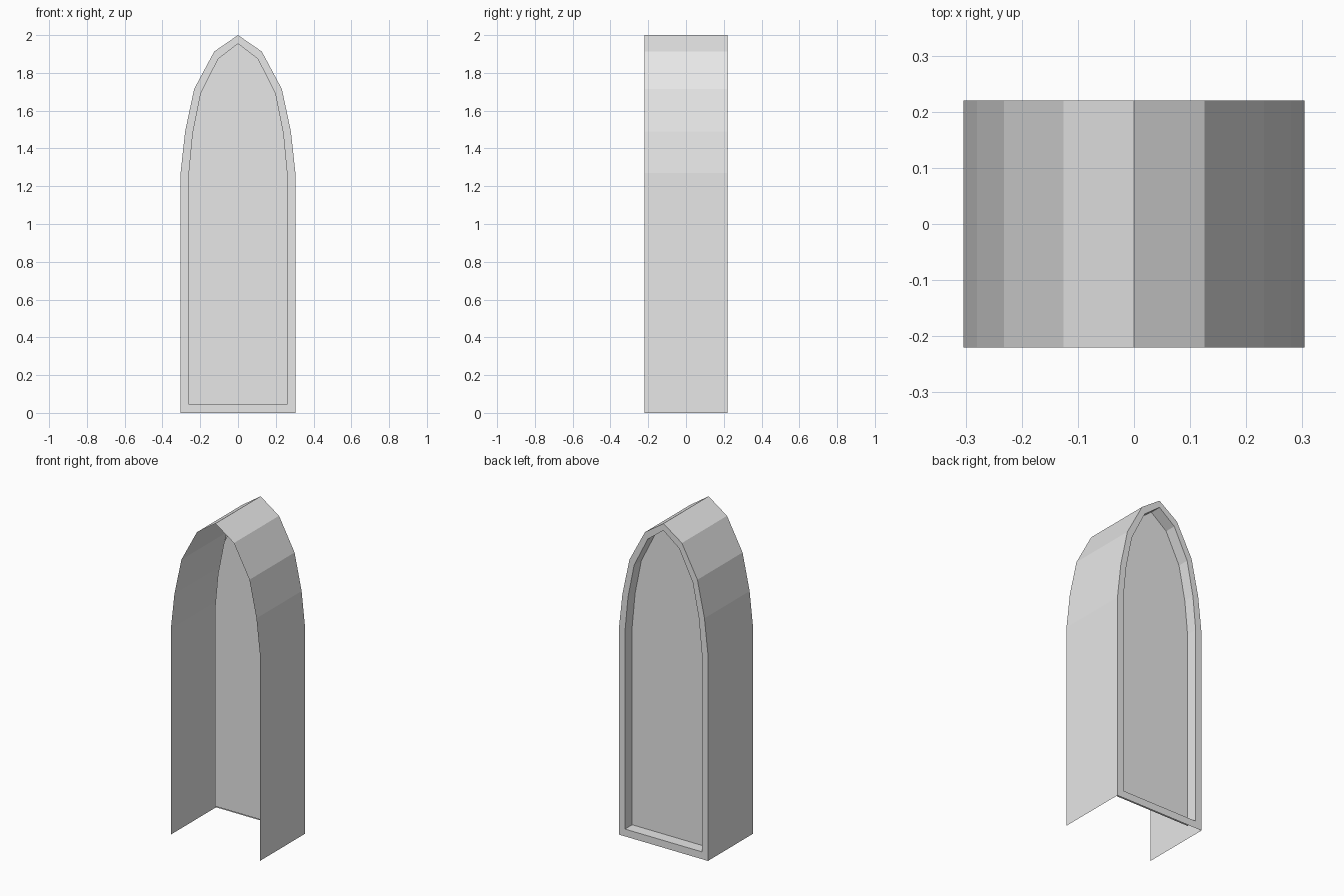
import bpy

if "Cube" in bpy.data.objects:
    bpy.data.objects.remove(bpy.data.objects["Cube"])

HALF_DEPTH = 0.22      # half the length of the vault
RECESS = 0.07          # how far the back panel sits in from the frame

stone = bpy.data.materials.new("light grey")
stone.diffuse_color = (0.8, 0.8, 0.8, 1)
stone.use_nodes = True
stone.node_tree.nodes["Principled BSDF"].inputs["Base Color"].default_value = stone.diffuse_color


def arch(half):
    """Mirror a right-hand half profile (bottom to apex) into a full arch."""
    return half + [(-x, z) for x, z in reversed(half[:-1])]


def place(profile, y):
    return [(x, y, z) for x, z in profile]


def add_object(name, verts, faces):
    mesh = bpy.data.meshes.new(name)
    mesh.from_pydata(verts, [], faces)
    mesh.materials.append(stone)
    obj = bpy.data.objects.new(name, mesh)
    bpy.context.collection.objects.link(obj)
    return obj


def bridge(name, a, b, closed=True):
    """Join two matching outlines with a band of quads."""
    n = len(a)
    faces = [(i, (i + 1) % n, n + (i + 1) % n, n + i)
             for i in range(n if closed else n - 1)]
    return add_object(name, a + b, faces)


outer = arch([(0.304, 0), (0.304, 1.27), (0.28, 1.49),
              (0.232, 1.715), (0.126, 1.913), (0, 2)])
inner = arch([(0.262, 0.045), (0.262, 1.27), (0.242, 1.48),
              (0.2, 1.69), (0.107, 1.875), (0, 1.957)])

back, panel_y = HALF_DEPTH, HALF_DEPTH - RECESS

# Vault: thin walls and pointed roof, open at the front and underneath
bridge("vault_shell", place(outer, -HALF_DEPTH), place(outer, back), closed=False)

# Flat border around the back opening
bridge("back_frame", place(outer, back), place(inner, back))

# Sides of the recess, leading in to the panel
bridge("recess_sides", place(inner, back), place(inner, panel_y))

# Sunken back panel
add_object("back_panel", place(inner, panel_y), [tuple(reversed(range(len(inner))))][::-1])
